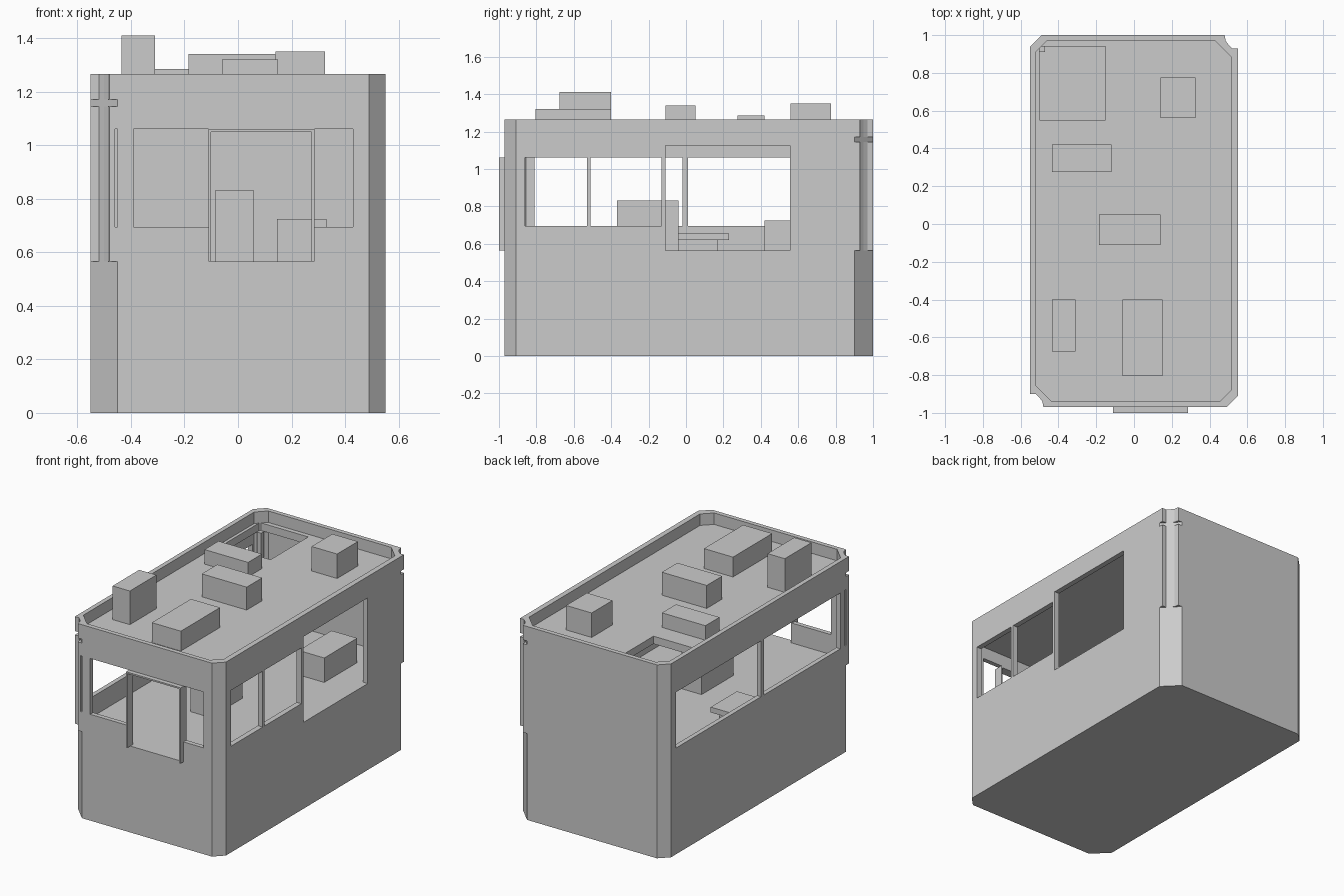
import bpy, bmesh
from mathutils import Vector

if "Cube" in bpy.data.objects:
    bpy.data.objects.remove(bpy.data.objects["Cube"], do_unlink=True)

grey = bpy.data.materials.new("plain_grey")
grey.diffuse_color = (0.6, 0.6, 0.6, 1)
grey.use_nodes = True
grey.node_tree.nodes["Principled BSDF"].inputs["Base Color"].default_value = (0.6, 0.6, 0.6, 1)


def prism(name, outline, z0, z1):
    """Extrude a flat outline between two heights."""
    bm = bmesh.new()
    base = bm.faces.new([bm.verts.new((x, y, z0)) for x, y in outline])
    top = bmesh.ops.extrude_face_region(bm, geom=[base])["geom"]
    bmesh.ops.translate(bm, vec=Vector((0, 0, z1 - z0)),
                        verts=[g for g in top if isinstance(g, bmesh.types.BMVert)])
    bmesh.ops.recalc_face_normals(bm, faces=bm.faces)
    mesh = bpy.data.meshes.new(name)
    bm.to_mesh(mesh)
    bm.free()
    mesh.materials.append(grey)
    obj = bpy.data.objects.new(name, mesh)
    bpy.context.collection.objects.link(obj)
    return obj


def box(name, x0, x1, y0, y1, z0, z1):
    return prism(name, [(x0, y0), (x1, y0), (x1, y1), (x0, y1)], z0, z1)


def cut(obj, cutters):
    """Subtract the cutters, bake the result and delete them."""
    for c in cutters:
        mod = obj.modifiers.new("cut", "BOOLEAN")
        mod.operation, mod.solver, mod.object = "DIFFERENCE", "EXACT", c
    bpy.context.view_layer.update()
    deps = bpy.context.evaluated_depsgraph_get()
    mesh = bpy.data.meshes.new_from_object(obj.evaluated_get(deps))
    obj.modifiers.clear()
    obj.data = mesh
    for c in cutters:
        bpy.data.objects.remove(c, do_unlink=True)


def outline(x0, x1, y0, y1, plain, column, notched=False):
    """Rectangle with two plain chamfers and two diagonal column corners."""
    steps = [(0, column), (column, 0)]
    if notched:
        steps = [(0, .07), (.03, .07), (.05, .05), (.065, .03), (.07, 0)]
    front = [(x0 + a, y0 + b) for a, b in steps]
    back = [(x1 - a, y1 - b) for a, b in steps]
    return (front + [(x1 - plain, y0), (x1, y0 + plain)]
            + back + [(x0 + plain, y1), (x0, y1 - plain)])


FLOOR, SILL, HEAD = 0.565, 0.695, 1.06
outer = (-.55, .55, -.97, 1.0)
inner = (-.52, .515, -.94, .97)
lower_shape = outline(*outer, .06, .1)
notch_shape = outline(*outer, .06, .1, notched=True)
inner_shape = outline(*inner, .06, .085)

# Solid lower body
prism("lower_body", lower_shape, 0, FLOOR)


# Thin upper walls, a groove band and the parapet
def wall(name, shape, z0, z1):
    obj = prism(name, shape, z0, z1)
    cut(obj, [prism("hollow", inner_shape, z0 - .1, z1 + .1)])
    return obj


walls = wall("cabin_walls", notch_shape, FLOOR, 1.145)
wall("groove_band", lower_shape, 1.145, 1.17)
wall("parapet", notch_shape, 1.17, 1.265)

# Window and door openings, with the posts left standing
cut(walls, [
    box("front_window", -.39, .43, -1.1, -.9, SILL, HEAD),
    box("front_doorway", -.105, .28, -1.1, -.9, FLOOR - .1, 1.05),
    box("front_slit", -.46, -.45, -1.1, -.95, SILL, HEAD),
    box("side_window_front", .45, .65, -.86, -.53, SILL, HEAD),
    box("side_window_rear", .45, .65, -.51, -.13, SILL, HEAD),
    box("side_doorway", .45, .65, -.11, .555, FLOOR - .1, 1.125),
    box("far_window_front", -.65, -.47, -.81, -.02, SILL, HEAD),
    box("far_window_rear", -.65, -.47, .01, .89, SILL, HEAD),
    box("far_slit", -.65, -.53, -.87, -.86, SILL, HEAD),
])

# Roof deck with hatch
deck = prism("roof_deck", inner_shape, 1.14, 1.19)
cut(deck, [box("hatch", -.5, -.15, .55, .94, 1, 1.4)])
box("hatch_post", -.5, -.47, .91, .94, FLOOR, 1.14)

# Projecting front door frame
for side, x in (("right", -.11), ("left", .275)):
    box("door_jamb_" + side, x, x + .01, -1.0, -.94, FLOOR, HEAD)
box("door_lintel", -.1, .275, -1.0, -.94, 1.05, HEAD)

# Rooftop units: x range, y range, top
units = [
    ("low_unit", -.06, .15, -.805, -.4, 1.32),
    ("tall_unit", -.435, -.31, -.675, -.4, 1.41),
    ("middle_unit", -.185, .14, -.11, .05, 1.34),
    ("flat_unit", -.435, -.12, .275, .42, 1.285),
    ("rear_unit", .14, .325, .56, .775, 1.35),
]
for name, x0, x1, y0, y1, top in units:
    box("roof_" + name, x0, x1, y0, y1, 1.18, top)

# Furniture inside
box("cabinet", -.085, .06, -.37, -.04, FLOOR, .83)
box("rear_cabinet", .145, .33, .42, .76, FLOOR, .725)
box("bench_base", -.52, -.36, -.04, .17, FLOOR, .62)
box("bench_seat", -.52, -.34, -.04, .23, .62, .655)
